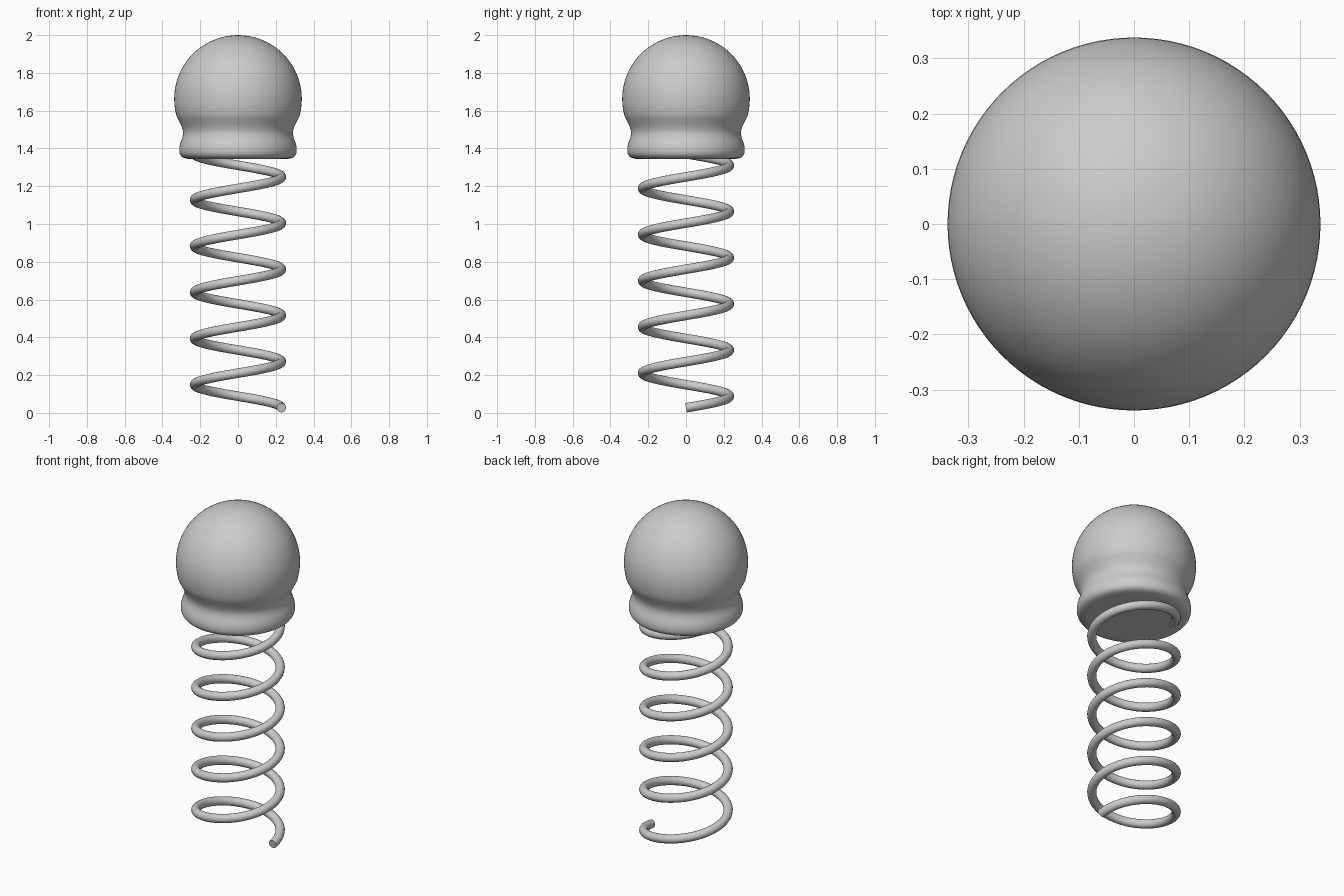
import bpy, bmesh
from math import sin, cos, pi, radians
from mathutils import Vector

if "Cube" in bpy.data.objects:
    bpy.data.objects.remove(bpy.data.objects["Cube"])


def finish(bm, name, angle):
    bmesh.ops.recalc_face_normals(bm, faces=bm.faces)
    me = bpy.data.meshes.new(name)
    bm.to_mesh(me)
    bm.free()
    ob = bpy.data.objects.new(name, me)
    bpy.context.collection.objects.link(ob)
    bpy.ops.object.select_all(action='DESELECT')
    ob.select_set(True)
    bpy.context.view_layer.objects.active = ob
    bpy.ops.object.shade_smooth_by_angle(angle=radians(angle))
    return ob


def bridge(bm, a, b):
    n = len(a)
    for i in range(n):
        j = (i + 1) % n
        bm.faces.new((a[i], a[j], b[j], b[i]))


def catmull(pts, steps):
    out = []
    for i in range(1, len(pts) - 2):
        p0, p1, p2, p3 = (Vector(p) for p in pts[i - 1:i + 3])
        for s in range(steps):
            t = s / steps
            out.append(0.5 * (2 * p1 + (p2 - p0) * t + (2 * p0 - 5 * p1 + 4 * p2 - p3) * t * t
                              + (3 * p1 - p0 - 3 * p2 + p3) * t ** 3))
    out.append(Vector(pts[-2]))
    return out


# Spring: round wire wound around z, with flat ends
COIL, WIRE, PITCH, TURNS, SEG, SIDES = 0.23, 0.025, 0.2445, 5.6, 48, 16
bm = bmesh.new()
slope = PITCH / (2 * pi * COIL)
rings = []
for k in range(int(TURNS * SEG) + 1):
    a = 2 * pi * k / SEG
    out = Vector((cos(a), sin(a), 0))
    tan = Vector((-sin(a), cos(a), slope)).normalized()
    up = out.cross(tan)
    mid = out * COIL + Vector((0, 0, 0.027 + PITCH * k / SEG))
    rings.append([bm.verts.new(mid + WIRE * (out * cos(2 * pi * i / SIDES) + up * sin(2 * pi * i / SIDES)))
                  for i in range(SIDES)])
for a, b in zip(rings, rings[1:]):
    bridge(bm, a, b)
bm.faces.new(rings[0])
bm.faces.new(rings[-1])
finish(bm, "coil_spring", 40)

# Head: ball flowing into a narrow neck and a rounded rim, turned from a profile
R, CZ, N = 0.338, 1.662, 96
profile = [(R * sin(radians(d)), CZ + R * cos(radians(d))) for d in range(5, 106, 5)]
lower = [(0.3, 1.52), (0.291, 1.487), (0.295, 1.457), (0.306, 1.425), (0.311, 1.396),
         (0.307, 1.37), (0.292, 1.353), (0.265, 1.345), (0.235, 1.343), (0.2, 1.343)]
curve = profile[:-1] + [tuple(p) for p in catmull(profile[-2:] + lower, 4)]
bm = bmesh.new()
rings = [[bm.verts.new((r * cos(2 * pi * i / N), r * sin(2 * pi * i / N), z)) for i in range(N)]
         for r, z in curve]
for a, b in zip(rings, rings[1:]):
    bridge(bm, a, b)
top = bm.verts.new((0, 0, CZ + R))
for i in range(N):
    bm.faces.new((top, rings[0][i], rings[0][(i + 1) % N]))
bm.faces.new(rings[-1])
finish(bm, "ball_head", 40)
